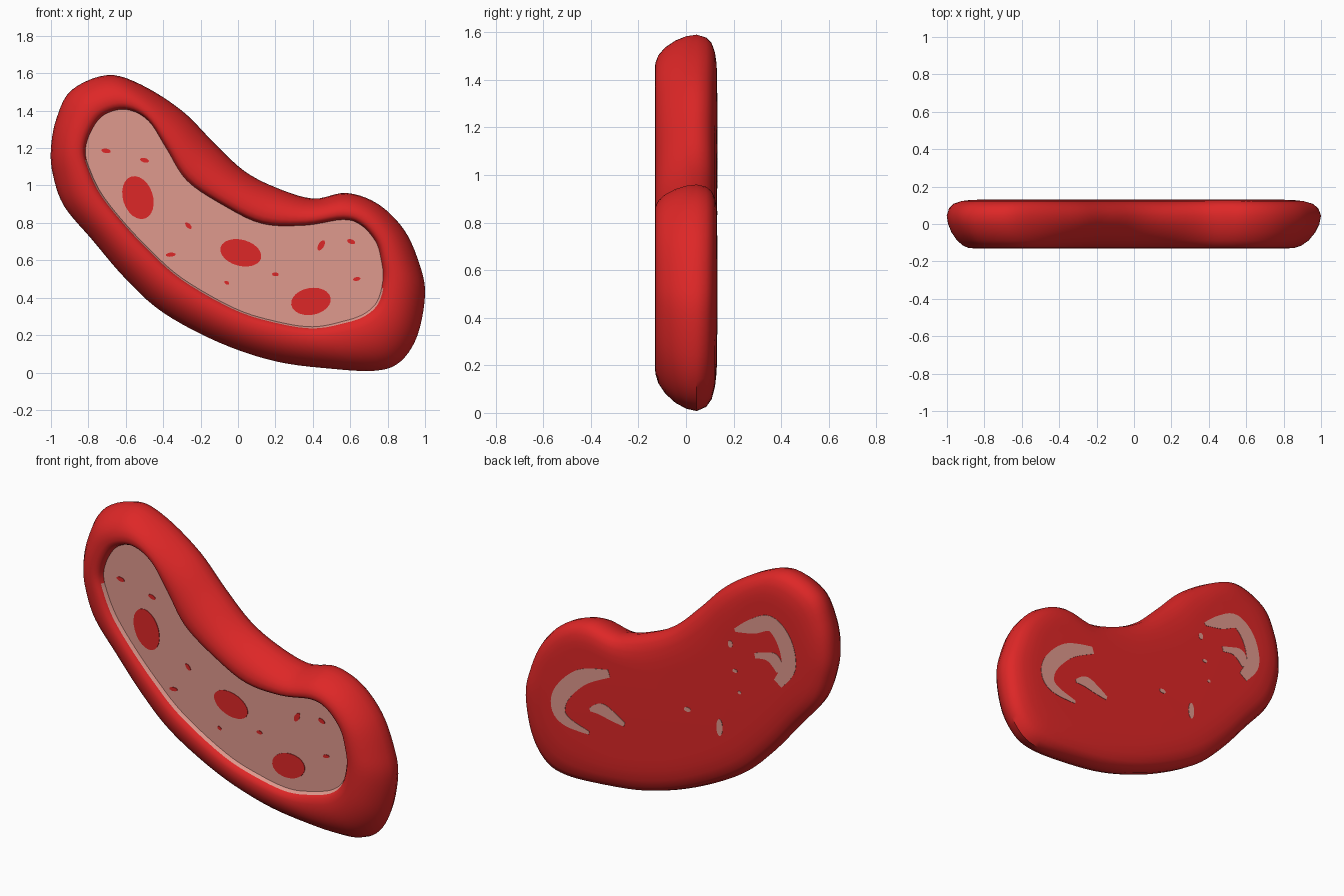
import bpy
import bmesh
from math import cos, sin, pi, radians
from mathutils import Vector

if "Cube" in bpy.data.objects:
    bpy.data.objects.remove(bpy.data.objects["Cube"], do_unlink=True)


def make_material(name, colour):
    mat = bpy.data.materials.new(name)
    mat.use_nodes = True
    mat.diffuse_color = (*colour, 1)
    mat.node_tree.nodes["Principled BSDF"].inputs["Base Color"].default_value = (*colour, 1)
    return mat


RED = make_material("deep red", (0.73, 0.02, 0.02))
PINK = make_material("pale pink", (0.74, 0.32, 0.27))


def smooth_path(points, steps, closed):
    """Catmull-Rom resampling of a list of equally sized tuples."""
    pts = [Vector(p) for p in points]
    n = len(pts)
    pick = (lambda i: pts[i % n]) if closed else (lambda i: pts[min(max(i, 0), n - 1)])
    path = []
    for i in range(n if closed else n - 1):
        a, b, c, d = (pick(i + k) for k in (-1, 0, 1, 2))
        for s in range(steps):
            t = s / steps
            path.append(0.5 * (2 * b + (c - a) * t + (2 * a - 5 * b + 4 * c - d) * t ** 2
                               + (3 * b - a - 3 * c + d) * t ** 3))
    if not closed:
        path.append(pts[-1])
    return path


def finish(name, bm, materials):
    mesh = bpy.data.meshes.new(name)
    bm.to_mesh(mesh)
    bm.free()
    for mat in materials:
        mesh.materials.append(mat)
    obj = bpy.data.objects.new(name, mesh)
    bpy.context.collection.objects.link(obj)
    return obj


def face_towards(bm, direction):
    """Turn flat faces so that they look along +y or -y."""
    bm.normal_update()
    for face in bm.faces:
        if face.normal.y * direction < 0:
            face.normal_flip()


def thin_plate(name, bm, direction, material):
    face_towards(bm, direction)
    obj = finish(name, bm, [material])
    solid = obj.modifiers.new("thickness", "SOLIDIFY")
    solid.thickness = 0.004
    solid.offset = -1


def spot(name, x, z, rx, rz, tilt, y, direction, material):
    """Flat elliptical plate."""
    bm = bmesh.new()
    ca, sa = cos(radians(tilt)), sin(radians(tilt))
    ring = []
    for i in range(24):
        u, v = rx * cos(i * pi / 12), rz * sin(i * pi / 12)
        ring.append(bm.verts.new((x + u * ca - v * sa, y, z + u * sa + v * ca)))
    bm.faces.new(ring)
    thin_plate(name, bm, direction, material)


def streak(name, points, y, direction, material):
    """Flat curved band; each point is x, z, half width."""
    bm = bmesh.new()
    path = smooth_path(points, 6, False)
    pairs = []
    for i, p in enumerate(path):
        along = (path[min(i + 1, len(path) - 1)] - path[max(i - 1, 0)]).xy.normalized()
        side = Vector((-along.y, along.x)) * p.z
        pairs.append([bm.verts.new((q.x, y, q.y)) for q in (p.xy + side, p.xy - side)])
    for (a, b), (c, d) in zip(pairs, pairs[1:]):
        bm.faces.new((a, b, d, c))
    thin_plate(name, bm, direction, material)


# Outer silhouette and recess outline, matched point for point (x, z)
OUTER = [(-.7, 1.59), (-.52, 1.54), (-.3, 1.4), (-.13, 1.23), (.03, 1.08), (.2, .99),
         (.4, .93), (.58, .96), (.75, .9), (.89, .76), (.97, .58), (1, .42), (.96, .2),
         (.87, .06), (.74, .01), (.5, .02), (.2, .06), (-.1, .16), (-.4, .32), (-.6, .5),
         (-.78, .71), (-.93, .89), (-.99, 1.06), (-1, 1.2), (-.97, 1.36), (-.89, 1.51)]
INNER = [(-.6, 1.41), (-.48, 1.35), (-.38, 1.2), (-.27, 1.03), (-.08, .9), (.13, .8),
         (.36, .79), (.56, .82), (.66, .79), (.74, .7), (.77, .6), (.78, .5), (.75, .38),
         (.68, .31), (.57, .27), (.4, .24), (.2, .27), (-.02, .34), (-.3, .5), (-.48, .66),
         (-.62, .81), (-.73, .95), (-.79, 1.07), (-.82, 1.18), (-.79, 1.29), (-.72, 1.38)]
outer = smooth_path(OUTER, 5, True)
inner = smooth_path(INNER, 5, True)

# Rim cross-section from back to recess: (blend from outer to inner, y)
SECTION = [(1, .13), (.7, .129), (.42, .122), (.2, .108), (.07, .085), (0, .045), (.04, 0),
           (.14, -.045), (.3, -.088), (.48, -.116), (.66, -.129), (.82, -.13), (.93, -.122),
           (.98, -.108), (1.02, -.085)]
FLOOR_Y = SECTION[-1][1]
BACK_Y = SECTION[0][1]


def loop(bm, blend, y):
    return [bm.verts.new((p.x, y, p.y)) for p in (o.lerp(i, blend) for o, i in zip(outer, inner))]


# Body: rounded rim lofted through the section, closed at the back
bm = bmesh.new()
loops = [loop(bm, *s) for s in SECTION]
count = len(outer)
for a, b in zip(loops, loops[1:]):
    for i in range(count):
        j = (i + 1) % count
        bm.faces.new((a[i], a[j], b[j], b[i]))
bm.faces.new(loops[0])
bmesh.ops.recalc_face_normals(bm, faces=bm.faces)
bm.normal_update()
back = max(bm.faces, key=lambda f: f.calc_area())
if back.normal.y < 0:
    bmesh.ops.reverse_faces(bm, faces=bm.faces)
# The foot of the recess wall is pink where it faces upward
foot = set(loops[-1])
for face in bm.faces:
    if foot & set(face.verts) and face.normal.z > 0.2:
        face.material_index = 1
body = finish("body", bm, [RED, PINK])
bpy.context.view_layer.objects.active = body
body.select_set(True)
bpy.ops.object.shade_smooth_by_angle(angle=radians(40))
body.select_set(False)

# Recessed front face
bm = bmesh.new()
bm.faces.new(loop(bm, SECTION[-1][0], FLOOR_Y))
face_towards(bm, -1)
finish("recessed_face", bm, [PINK])

# Red spots on the recessed face: x, z, radii, tilt
SPOTS = [(-.535, .935, .08, .118, 18), (.015, .64, .112, .07, -15), (.39, .38, .107, .072, 10),
         (-.705, 1.185, .025, .012, -8), (-.5, 1.135, .024, .012, -15),
         (-.265, .785, .022, .011, -45), (-.36, .63, .026, .011, 5),
         (-.06, .48, .014, .009, -30), (.2, .525, .018, .01, -5), (.445, .68, .03, .015, 60),
         (.605, .7, .022, .012, -20), (.635, .5, .02, .01, 10)]
for n, s in enumerate(SPOTS):
    spot(f"front_spot_{n + 1}", *s, FLOOR_Y - 0.003, -1, RED)

# Pale streaks and flecks on the back
STREAKS = {
    "upper_crescent": [(-.41, 1.2, .01), (-.52, 1.25, .04), (-.64, 1.3, .045),
                       (-.73, 1.22, .05), (-.76, 1.08, .045), (-.69, .96, .03)],
    "upper_hook": [(-.54, 1.085, .015), (-.61, 1.1, .022), (-.67, 1.09, .04), (-.7, 1.03, .02)],
    "lower_crescent": [(.41, .725, .022), (.59, .655, .045), (.715, .53, .05),
                       (.74, .43, .045), (.685, .37, .03), (.54, .34, .01)],
    "lower_hook": [(.535, .48, .01), (.46, .5, .035), (.39, .48, .03), (.31, .45, .012)],
}
for name, points in STREAKS.items():
    streak(name, points, BACK_Y + 0.002, 1, PINK)
FLECKS = [(-.38, 1.11, .015, .02, 0), (-.41, .96, .016, .01, 0), (-.44, .84, .011, .009, 0),
          (-.31, .6, .02, .05, 0), (-.1, .65, .022, .013, 0)]
for n, s in enumerate(FLECKS):
    spot(f"back_fleck_{n + 1}", *s, BACK_Y + 0.002, 1, PINK)
